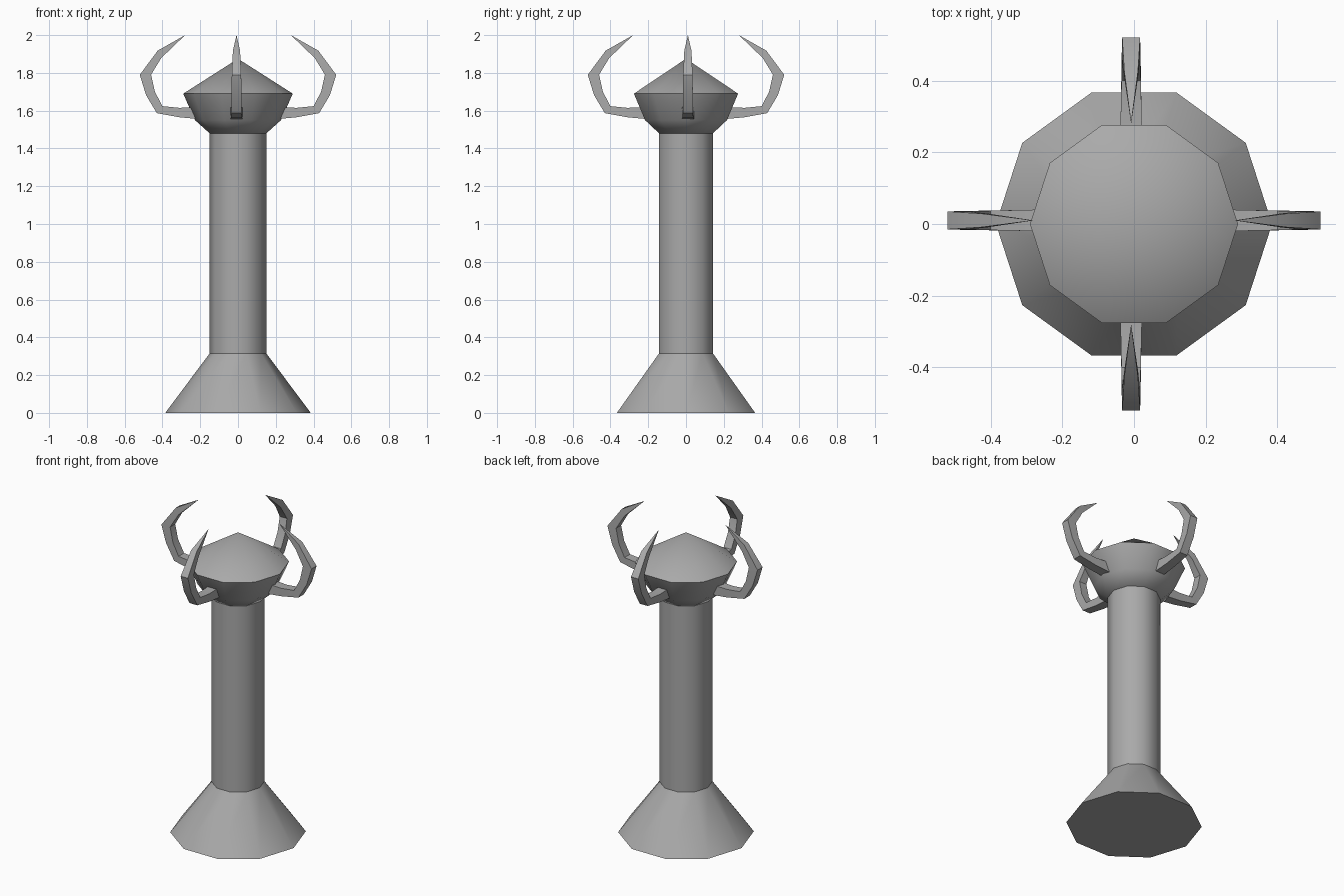
import bpy, bmesh, math
from mathutils import Matrix, Vector

cube = bpy.data.objects.get("Cube")
if cube:
    bpy.data.objects.remove(cube)

GREY = (0.4, 0.4, 0.4, 1)
stone = bpy.data.materials.new("stone_grey")
stone.use_nodes = True
stone.diffuse_color = GREY
stone.node_tree.nodes["Principled BSDF"].inputs["Base Color"].default_value = GREY


def make_object(name, bm, angle):
    bmesh.ops.recalc_face_normals(bm, faces=bm.faces)
    mesh = bpy.data.meshes.new(name)
    bm.to_mesh(mesh)
    bm.free()
    mesh.materials.append(stone)
    obj = bpy.data.objects.new(name, mesh)
    bpy.context.collection.objects.link(obj)
    bpy.ops.object.select_all(action='DESELECT')
    obj.select_set(True)
    bpy.context.view_layer.objects.active = obj
    bpy.ops.object.shade_smooth_by_angle(angle=math.radians(angle))
    return obj


def bridge(bm, a, b):
    n = len(a)
    for i in range(n):
        j = (i + 1) % n
        bm.faces.new((a[i], a[j], b[j], b[i]))


def turned(name, profile, sides=10):
    """Ten-sided solid of revolution; a zero radius closes to a point."""
    bm = bmesh.new()
    rings = []
    for r, z in profile:
        if r == 0:
            tip = bm.verts.new((0, 0, z))
            last = rings[-1]
            for i in range(sides):
                bm.faces.new((last[i], last[(i + 1) % sides], tip))
            break
        ring = [bm.verts.new((r * math.cos(math.tau * i / sides),
                              r * math.sin(math.tau * i / sides), z))
                for i in range(sides)]
        if rings:
            bridge(bm, rings[-1], ring)
        rings.append(ring)
    else:
        bm.faces.new(rings[-1])
    bm.faces.new(rings[0])
    return make_object(name, bm, 50)


# Flared foot, shaft, and head with a pointed cap
turned("base", [(0.385, 0), (0.15, 0.315)])
turned("shaft", [(0.15, 0.31), (0.15, 1.485)])
turned("head_bowl", [(0.15, 1.48), (0.228, 1.55), (0.29, 1.69)])
turned("head_cap", [(0.29, 1.69), (0, 1.875)])

# Horn sections: outer x, z, inner x, z, width
SECTIONS = [(0.20, 1.555, 0.20, 1.62, 0.064),
            (0.31, 1.565, 0.31, 1.615, 0.058),
            (0.43, 1.587, 0.40, 1.624, 0.054),
            (0.487, 1.683, 0.44, 1.70, 0.052),
            (0.52, 1.79, 0.46, 1.79, 0.05),
            (0.425, 1.918, 0.407, 1.878, 0.038)]
TIP = Vector((0.28, 0, 2.0))


def horn(name, turn, offset):
    bm = bmesh.new()
    rings = []
    for ox, oz, ix, iz, w in SECTIONS:
        ring = [bm.verts.new(p) for p in ((ox, -w / 2, oz), (ox, w / 2, oz),
                                          (ix, w / 2, iz), (ix, -w / 2, iz))]
        if rings:
            bridge(bm, rings[-1], ring)
        rings.append(ring)
    tip = bm.verts.new(TIP)
    for i in range(4):
        bm.faces.new((rings[-1][i], rings[-1][(i + 1) % 4], tip))
    bm.faces.new(rings[0])
    bm.transform(Matrix.Translation(offset) @ Matrix.Rotation(turn, 4, 'Z'))
    make_object(name, bm, 35)


# Four horns around the head
for k, side in enumerate(("left", "back", "right", "front")):
    shift = Vector((0, 0.01, 0)) if k % 2 == 0 else Vector((-0.008, 0, 0))
    horn(side + "_horn", k * math.pi / 2, shift)
